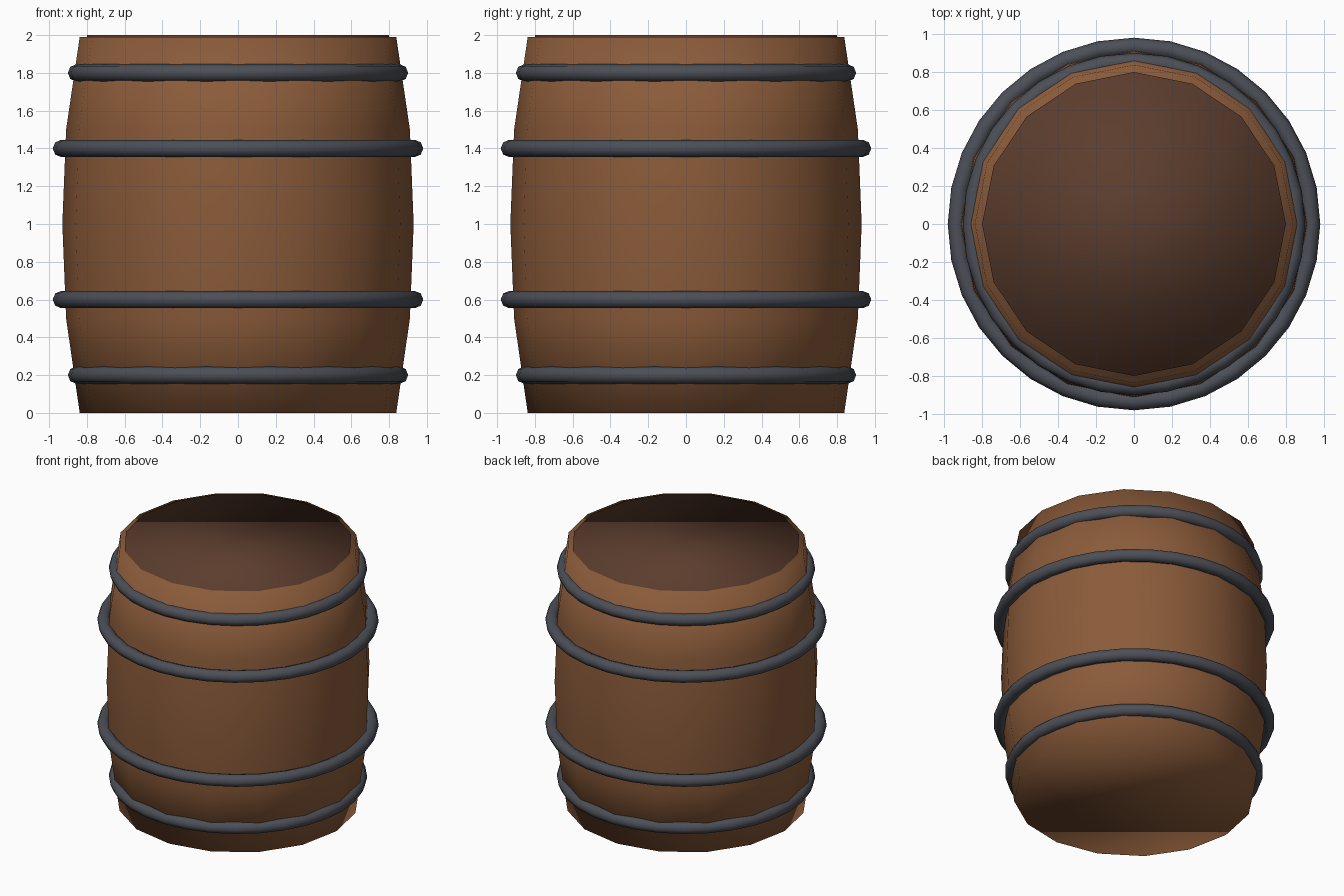
import bpy, bmesh, math

if "Cube" in bpy.data.objects:
    bpy.data.objects.remove(bpy.data.objects["Cube"])


def material(name, rgb):
    mat = bpy.data.materials.new(name)
    mat.diffuse_color = (*rgb, 1)
    mat.use_nodes = True
    mat.node_tree.nodes["Principled BSDF"].inputs["Base Color"].default_value = mat.diffuse_color
    return mat


def lathe(name, profile, sides, mat):
    """Closed, fully smooth solid of revolution from (radius, z) points."""
    bm = bmesh.new()
    rings = []
    for r, z in profile:
        angles = [2 * math.pi * i / sides for i in range(sides)]
        rings.append([bm.verts.new((r * math.cos(a), r * math.sin(a), z)) for a in angles])
    for low, high in zip(rings, rings[1:]):
        for i in range(sides):
            j = (i + 1) % sides
            bm.faces.new((low[i], low[j], high[j], high[i]))
    bm.faces.new(rings[0][::-1])
    bm.faces.new(rings[-1])
    for face in bm.faces:
        face.smooth = True
    mesh = bpy.data.meshes.new(name)
    bm.to_mesh(mesh)
    bm.free()
    mesh.materials.append(mat)
    obj = bpy.data.objects.new(name, mesh)
    bpy.context.collection.objects.link(obj)
    return obj


wood = material("wood", (0.258, 0.105, 0.042))
dark_wood = material("dark_wood", (0.107, 0.047, 0.027))
iron = material("iron", (0.072, 0.078, 0.095))

# Bulging body, 16 sides
lathe("barrel_body",
      [(0.838, 0), (0.91, 0.5), (0.93, 1.0), (0.91, 1.5), (0.838, 1.99)], 16, wood)

# Lid standing slightly proud of the body
lathe("lid", [(0.8, 1.92), (0.8, 2.0)], 16, dark_wood)

# Four iron hoops, the middle pair wider
for name, z, radius in (("bottom_hoop", 0.2, 0.855), ("lower_hoop", 0.6, 0.935),
                        ("upper_hoop", 1.4, 0.935), ("top_hoop", 1.8, 0.855)):
    bpy.ops.mesh.primitive_torus_add(location=(0, 0, z), major_radius=radius,
                                     minor_radius=0.046, major_segments=32,
                                     minor_segments=8)
    hoop = bpy.context.object
    hoop.name = name
    hoop.data.materials.append(iron)
    bpy.ops.object.shade_smooth()
